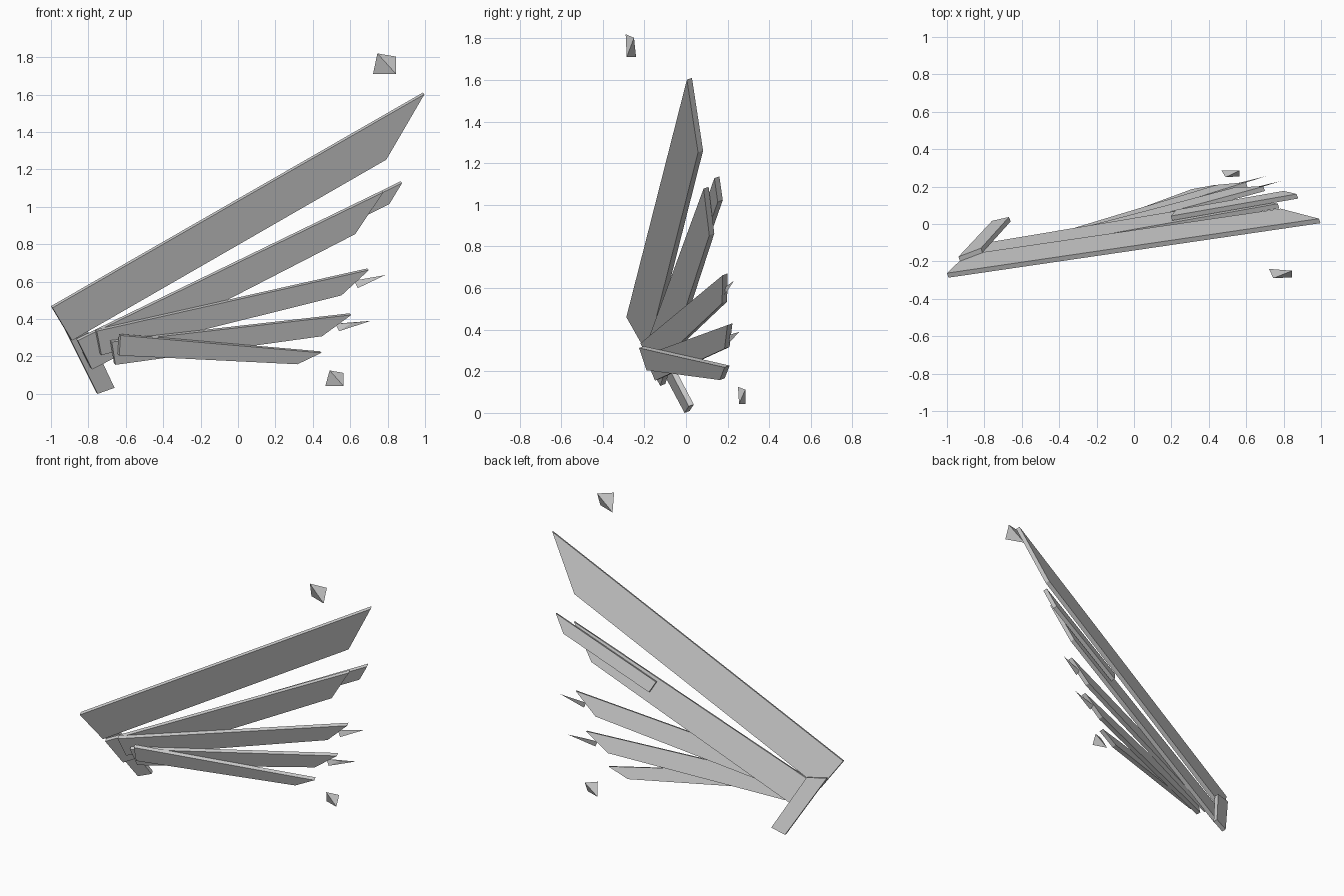
import bpy
from mathutils import Vector

if "Cube" in bpy.data.objects:
    bpy.data.objects.remove(bpy.data.objects["Cube"])

# All slats lie in parallel tilted planes: y = depth + BX * x + CZ * z
BX, CZ = 0.352, -0.358
NORMAL = Vector((-BX, 1, -CZ)).normalized()
THICK = 0.027


def add_mesh(name, verts, faces):
    me = bpy.data.meshes.new(name)
    me.from_pydata([tuple(v) for v in verts], [], faces)
    ob = bpy.data.objects.new(name, me)
    bpy.context.collection.objects.link(ob)
    return ob


def slat(name, depth, outline):
    """Flat slat from a front-view (x, z) outline, extruded backwards along the plane normal."""
    front = [Vector((x, depth + BX * x + CZ * z, z)) for x, z in outline]
    back = [v + NORMAL * THICK for v in front]
    n = len(front)
    faces = [list(range(n)), list(range(2 * n - 1, n - 1, -1))]
    faces += [(i, i + n, (i + 1) % n + n, (i + 1) % n) for i in range(n)]
    # outlines run clockwise seen from the front, so flip to face outwards
    return add_mesh(name, front + back, [tuple(reversed(f)) for f in faces])


def shard(name, pts):
    """Four-cornered splinter with outward faces."""
    p = [Vector(v) for v in pts]
    c = sum(p, Vector()) / 4
    faces = []
    for f in ((0, 1, 2), (0, 2, 3), (0, 3, 1), (1, 3, 2)):
        n = (p[f[1]] - p[f[0]]).cross(p[f[2]] - p[f[0]])
        faces.append(f if n.dot(p[f[0]] - c) > 0 else f[::-1])
    return add_mesh(name, p, faces)


# Fan of five blades, each stacked one thickness in front of the last
blades = [
    [(-0.992, 0.46), (0.997, 1.602), (0.793, 1.252), (-0.887, 0.285)],
    [(-0.857, 0.285), (0.777, 1.078), (0.627, 0.854), (-0.78, 0.13)],
    [(-0.755, 0.335), (0.70, 0.662), (0.553, 0.526), (-0.73, 0.207)],
    [(-0.675, 0.277), (0.606, 0.422), (0.45, 0.308), (-0.655, 0.155)],
    [(-0.628, 0.312), (0.446, 0.219), (0.318, 0.158), (-0.635, 0.205)],
]
for i, outline in enumerate(blades):
    slat(f"fan_blade_{i + 1}", 0.227 - 0.03 * i, outline)

# Short strip behind the second blade
slat("short_strip", 0.231, [(0.205, 0.795), (0.878, 1.128), (0.809, 1.014), (0.235, 0.73)])

# Handle behind the root of the fan
slat("handle", 0.257, [(-0.93, 0.36), (-0.81, 0.35), (-0.66, 0.032), (-0.75, 0.0)])

# Splinters at the ends of the third and fourth blades
shard("splinter_upper", [(0.787, 0.23, 0.635), (0.62, 0.19, 0.605),
                         (0.64, 0.185, 0.565), (0.69, 0.205, 0.61)])
shard("splinter_lower", [(0.71, 0.257, 0.39), (0.52, 0.21, 0.375),
                         (0.54, 0.205, 0.335), (0.61, 0.225, 0.38)])

# Loose floating shards
shard("loose_shard_top", [(0.745, -0.29, 1.82), (0.722, -0.24, 1.71),
                          (0.845, -0.285, 1.71), (0.845, -0.25, 1.803)])
shard("loose_shard_bottom", [(0.49, 0.25, 0.125), (0.467, 0.287, 0.043),
                             (0.563, 0.255, 0.043), (0.563, 0.285, 0.112)])
